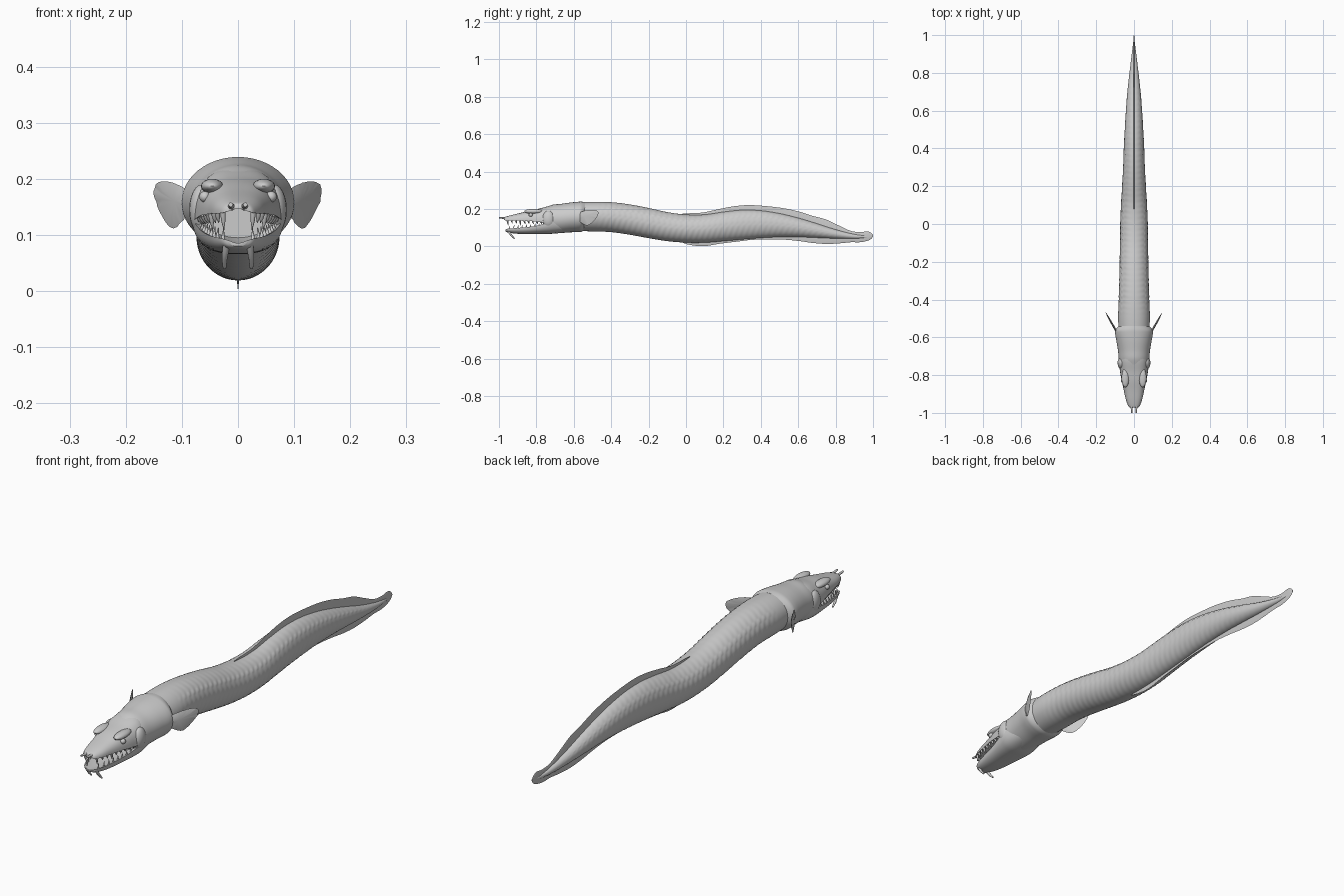
import bpy, bmesh, math
from mathutils import Vector


def finish(name, bm, angle=40):
    bmesh.ops.recalc_face_normals(bm, faces=bm.faces[:])
    me = bpy.data.meshes.new(name)
    bm.to_mesh(me)
    bm.free()
    ob = bpy.data.objects.new(name, me)
    bpy.context.collection.objects.link(ob)
    bpy.ops.object.select_all(action='DESELECT')
    ob.select_set(True)
    bpy.context.view_layer.objects.active = ob
    bpy.ops.object.shade_smooth_by_angle(angle=math.radians(angle))
    return ob


def spline(pts, steps):
    # Catmull-Rom through stations
    out = []
    for i in range(len(pts) - 1):
        p0, p1, p2, p3 = (pts[max(i - 1, 0)], pts[i], pts[i + 1], pts[min(i + 2, len(pts) - 1)])
        for k in range(steps):
            t = k / steps
            out.append([0.5 * (2 * b + (c - a) * t + (2 * a - 5 * b + 4 * c - d) * t * t
                               + (3 * b - a - 3 * c + d) * t ** 3)
                        for a, b, c, d in zip(p0, p1, p2, p3)])
    out.append(list(pts[-1]))
    return out


def loft(name, stations, shape, n=40, steps=8, angle=40):
    # stations: (y, z bottom, z top, half width)
    bm = bmesh.new()
    rings = []
    for y, zb, zt, hw in spline(stations, steps):
        ring = []
        for k in range(n):
            u, v = shape(2 * math.pi * k / n, y)
            ring.append(bm.verts.new((hw * u, y, (zt + zb) / 2 + (zt - zb) / 2 * v)))
        rings.append(ring)
    for r0, r1 in zip(rings, rings[1:]):
        for k in range(n):
            bm.faces.new((r0[k], r0[(k + 1) % n], r1[(k + 1) % n], r1[k]))
    bm.faces.new(rings[0])
    bm.faces.new(rings[-1])
    return finish(name, bm, angle)


def spow(v, p):
    return math.copysign(abs(v) ** p, v)


def oval(a, y):
    return math.cos(a), math.sin(a)


def ribbed(a, y):
    # round section with chevron muscle bands and a row of lateral pores
    c, s = math.cos(a), math.sin(a)
    fade = max(0, min(1, (y + 0.5) / 0.1, (0.9 - y) / 0.2))
    side = math.atan2(s, abs(c))
    r = 1 + 0.009 * fade * math.sin(2 * math.pi * (y + 0.03 * abs(s)) / 0.03) * abs(c)
    for line, amp in ((0.62, 0.045), (0.1, -0.02)):
        r += amp * fade * math.exp(-((side - line) / 0.07) ** 2) * (0.3 + 0.7 * math.sin(2 * math.pi * y / 0.03))
    return c * r, s * r


def upper_shell(a, y):
    c, s = math.cos(a), math.sin(a)
    if s >= 0:
        return spow(c, 0.75), -1 + 2 * s ** 0.85
    return c * (1 + 0.15 * s), -1 + 0.9 * s * s


def lower_shell(a, y):
    u, v = upper_shell(a, y)
    return u, -v


def lens(a, y):
    c, s = math.cos(a), math.sin(a)
    return spow(c, 1.5), s


def tube(name, pts, radii, n=10):
    # tapered tube along a short path
    bm = bmesh.new()
    rings = []
    pts = [Vector(p) for p in pts]
    for i, (p, r) in enumerate(zip(pts, radii)):
        d = pts[min(i + 1, len(pts) - 1)] - pts[max(i - 1, 0)]
        q = d.to_track_quat('Z', 'Y')
        rings.append([bm.verts.new(p + q @ Vector((r * math.cos(2 * math.pi * k / n),
                      r * math.sin(2 * math.pi * k / n), 0))) for k in range(n)])
    for r0, r1 in zip(rings, rings[1:]):
        for k in range(n):
            bm.faces.new((r0[k], r0[(k + 1) % n], r1[(k + 1) % n], r1[k]))
    bm.faces.new(rings[0])
    bm.faces.new(rings[-1])
    return finish(name, bm, 60)


def ball(name, loc, size):
    bm = bmesh.new()
    bmesh.ops.create_uvsphere(bm, u_segments=20, v_segments=12, radius=1)
    for v in bm.verts:
        v.co = Vector(loc) + Vector(a * b for a, b in zip(v.co, size))
    return finish(name, bm)


# long wavy body
loft("body", [(-0.62, 0.083, 0.232, 0.078), (-0.5, 0.08, 0.238, 0.084), (-0.4, 0.076, 0.236, 0.081),
              (-0.3, 0.062, 0.224, 0.078), (-0.2, 0.044, 0.205, 0.076), (-0.1, 0.028, 0.183, 0.074),
              (0, 0.02, 0.17, 0.073), (0.1, 0.02, 0.17, 0.069), (0.2, 0.028, 0.184, 0.063),
              (0.3, 0.037, 0.194, 0.058), (0.4, 0.045, 0.191, 0.054), (0.5, 0.05, 0.176, 0.049),
              (0.6, 0.05, 0.152, 0.043), (0.7, 0.046, 0.122, 0.035), (0.8, 0.042, 0.09, 0.024),
              (0.9, 0.041, 0.065, 0.012), (0.97, 0.047, 0.056, 0.003)], ribbed, 72, 20)

# continuous dorsal, tail and belly fin
loft("median_fin", [(-0.08, 0.05, 0.168, 0.003), (0, 0.013, 0.176, 0.004), (0.09, 0.001, 0.181, 0.004),
                    (0.18, 0.014, 0.2, 0.004), (0.27, 0.025, 0.216, 0.004), (0.36, 0.035, 0.22, 0.004),
                    (0.5, 0.037, 0.207, 0.004), (0.6, 0.029, 0.187, 0.004), (0.68, 0.018, 0.162, 0.004),
                    (0.75, 0.013, 0.143, 0.004), (0.82, 0.016, 0.11, 0.004), (0.88, 0.022, 0.083, 0.004),
                    (0.93, 0.022, 0.076, 0.003), (0.97, 0.03, 0.08, 0.003), (0.99, 0.04, 0.072, 0.002),
                    (1.0, 0.052, 0.06, 0.001)], lens, 24, 8)

# head with flared gill covers
loft("head", [(-0.765, 0.077, 0.205, 0.066), (-0.74, 0.073, 0.214, 0.078), (-0.71, 0.069, 0.223, 0.081),
              (-0.67, 0.071, 0.227, 0.085), (-0.62, 0.075, 0.234, 0.093), (-0.58, 0.076, 0.238, 0.1),
              (-0.56, 0.078, 0.239, 0.098), (-0.54, 0.086, 0.237, 0.08)], oval, 48, 8)

# open jaws
loft("upper_jaw", [(-0.972, 0.142, 0.153, 0.018), (-0.965, 0.139, 0.158, 0.029), (-0.93, 0.138, 0.168, 0.043),
                   (-0.88, 0.137, 0.18, 0.054), (-0.83, 0.135, 0.193, 0.065), (-0.78, 0.13, 0.203, 0.074),
                   (-0.72, 0.125, 0.218, 0.08), (-0.66, 0.13, 0.222, 0.06)], upper_shell, 40, 8, 50)
loft("lower_jaw", [(-0.965, 0.08, 0.09, 0.016), (-0.955, 0.075, 0.094, 0.03), (-0.92, 0.069, 0.097, 0.044),
                   (-0.87, 0.066, 0.101, 0.055), (-0.81, 0.066, 0.108, 0.066), (-0.76, 0.066, 0.12, 0.076),
                   (-0.72, 0.067, 0.132, 0.081), (-0.66, 0.075, 0.13, 0.07)], lower_shell, 40, 8, 50)

for s, side in ((1, "right"), (-1, "left")):
    # eyes, brow ridges and jaw muscles
    ball("eye_" + side, (s * 0.059, -0.83, 0.168), (0.01, 0.011, 0.01))
    ball("brow_" + side, (s * 0.046, -0.815, 0.187), (0.02, 0.05, 0.013))
    ball("jaw_muscle_" + side, (s * 0.064, -0.735, 0.145), (0.023, 0.035, 0.045))
    # nostril tubes and chin barbels
    tube("nostril_" + side, [(s * 0.012, -0.955, 0.15), (s * 0.012, -0.98, 0.152), (s * 0.013, -1.0, 0.154)],
         (0.007, 0.005, 0.004))
    tube("barbel_" + side, [(s * 0.02, -0.95, 0.086), (s * 0.022, -0.943, 0.072), (s * 0.024, -0.932, 0.057),
                            (s * 0.024, -0.917, 0.041)], (0.007, 0.006, 0.005, 0.003))
    # teeth along both jaws
    for i in range(9):
        t = i / 8
        y = -0.955 + 0.18 * t
        x = s * (0.027 + 0.042 * t ** 0.7)
        up = (0.033 if i in (0, 3) else 0.02) * (1 - 0.35 * t)
        z = 0.142 - 0.01 * t
        tube("upper_tooth_" + side, [(x, y, z), (x * 0.97, y + 0.002, z - up * 0.5), (x * 0.93, y + 0.006, z - up)],
             (0.0055, 0.004, 0.0006), 8)
        z = 0.09 + 0.02 * t
        lo = 0.022 - 0.008 * t
        tube("lower_tooth_" + side, [(x, y + 0.01, z), (x * 0.95, y + 0.014, z + lo)], (0.004, 0.0006), 8)
    # pectoral fin: thin fan swept outwards and back
    outline = spline([(-0.59, 0.155), (-0.575, 0.178), (-0.53, 0.193), (-0.485, 0.194), (-0.468, 0.178),
                      (-0.485, 0.145), (-0.525, 0.112), (-0.562, 0.127), (-0.588, 0.15)], 5)
    bm = bmesh.new()

    def point(y, z, off):
        return bm.verts.new((s * (0.09 + 0.56 * (y + 0.575) + off), y, z))
    for off in (0.006, -0.006):
        hub = point(-0.545, 0.16, off)
        mid = [point(-0.545 + (y + 0.545) * 0.6, 0.16 + (z - 0.16) * 0.6, off * 0.8) for y, z in outline]
        rim = [point(y, z, off * 0.15) for y, z in outline]
        for k in range(len(rim)):
            j = (k + 1) % len(rim)
            bm.faces.new((hub, mid[k], mid[j]))
            bm.faces.new((mid[k], rim[k], rim[j], mid[j]))
    bmesh.ops.remove_doubles(bm, verts=bm.verts[:], dist=0.0022)
    finish("pectoral_fin_" + side, bm)
